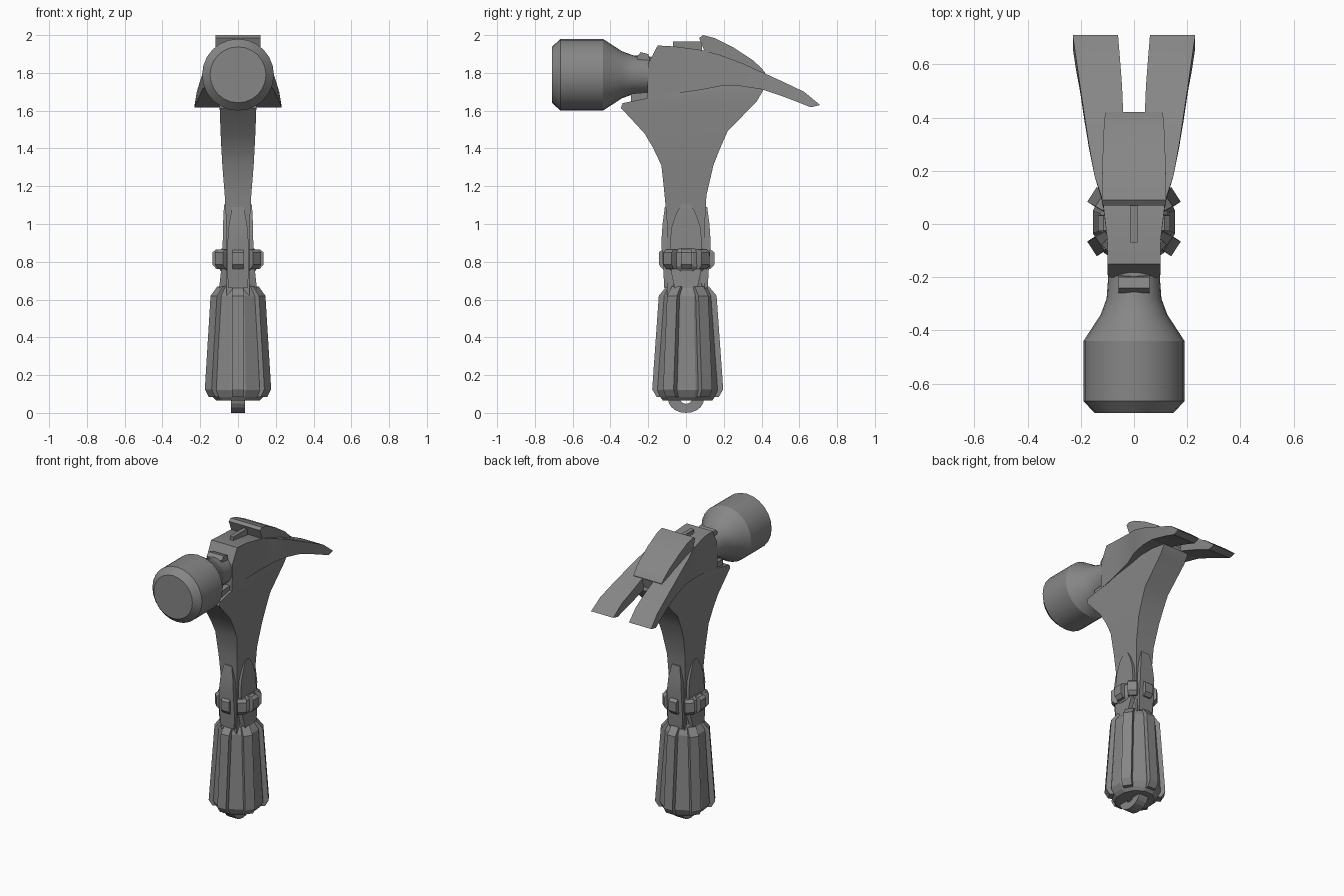
import bpy, bmesh
from math import sin, cos, pi, radians

# Dark steel grey for every part
STEEL = bpy.data.materials.new("dark_grey")
STEEL.diffuse_color = (.24, .24, .24, 1)


def make(name, verts, faces):
    me = bpy.data.meshes.new(name)
    me.from_pydata(verts, [], faces)
    me.materials.append(STEEL)
    bm = bmesh.new()
    bm.from_mesh(me)
    bmesh.ops.recalc_face_normals(bm, faces=bm.faces)
    bm.to_mesh(me)
    bm.free()
    ob = bpy.data.objects.new(name, me)
    bpy.context.collection.objects.link(ob)
    return ob


def smooth(ob, deg):
    bpy.ops.object.select_all(action='DESELECT')
    bpy.context.view_layer.objects.active = ob
    ob.select_set(True)
    bpy.ops.object.shade_smooth_by_angle(angle=radians(deg))


def loft(name, rings):
    """Skin a list of equal-sized point rings and cap both ends."""
    n = len(rings[0])
    verts = [p for r in rings for p in r]
    faces = [tuple(range(n)), tuple(range(len(verts) - n, len(verts)))]
    for i in range(len(rings) - 1):
        for j in range(n):
            k = (j + 1) % n
            faces.append((i * n + j, i * n + k, (i + 1) * n + k, (i + 1) * n + j))
    return make(name, verts, faces)


def slab(name, rows):
    """Rows of (y1, z1, y2, z2, half width), symmetric in x."""
    return loft(name, [[(-h, a, b), (h, a, b), (h, c, d), (-h, c, d)]
                       for a, b, c, d, h in rows])


def column(name, rows, sides, cy=0.0):
    """Rows of (z, x radius, y radius)."""
    return loft(name, [[(rx * cos(2 * pi * (i + .5) / sides),
                         cy + ry * sin(2 * pi * (i + .5) / sides), z)
                        for i in range(sides)] for z, rx, ry in rows])


def rib(name, angle, rows, cy=0.0):
    """Radial bar: rows of (z, inner radius, outer radius, half width)."""
    c, s = cos(angle), sin(angle)
    return loft(name, [[(r * c - w * s, cy + r * s + w * c, z)
                        for r, w in ((ri, -h), (ro, -h), (ro, h), (ri, h))]
                       for z, ri, ro, h in rows])


# Striking face and neck, turned about the y axis
N = 24
smooth(loft("striking_face", [
    [(r * cos(2 * pi * i / N), y, 1.79 + r * sin(2 * pi * i / N)) for i in range(N)]
    for y, r in ((-.71, .148), (-.665, .19), (-.44, .19), (-.34, .125),
                 (-.28, .103), (-.20, .097), (-.145, .09), (-.10, .09))]), 25)

# Head body running into the claw root
smooth(slab("head_body", [
    (-.20, 1.85, -.205, 1.66, .098), (-.15, 1.945, -.16, 1.665, .10),
    (-.06, 1.94, -.06, 1.69, .10), (.09, 1.92, .08, 1.71, .118),
    (.18, 1.895, .18, 1.73, .148), (.30, 1.85, .29, 1.73, .17),
    (.42, 1.795, .40, 1.713, .188)]), 25)

# Two claws
for side, s in (("left", -1), ("right", 1)):
    smooth(loft("claw_" + side, [
        [(s * xi, a, b), (s * xo, a, b), (s * xo, c, d), (s * xi, c, d)]
        for a, b, c, d, xi, xo in (
            (.40, 1.805, .38, 1.72, .04, .185), (.52, 1.75, .50, 1.68, .045, .203),
            (.625, 1.70, .58, 1.65, .053, .218), (.71, 1.63, .66, 1.618, .06, .23))]), 25)

# Raised plate on top, nail groove bar and neck stop
smooth(slab("top_plate", [
    (.07, 1.985, .10, 1.91, .12), (.09, 2.0, .12, 1.90, .12),
    (.15, 1.985, .16, 1.89, .12), (.25, 1.935, .25, 1.85, .118),
    (.35, 1.87, .35, 1.80, .114), (.40, 1.825, .39, 1.77, .11),
    (.42, 1.80, .41, 1.76, .108)]), 25)
slab("nail_bar", [(-.07, 1.965, -.07, 1.92, .014), (.085, 1.965, .085, 1.90, .014)])
slab("neck_stop", [(-.26, 1.885, -.255, 1.86, .058), (-.24, 1.91, -.22, 1.86, .058),
                   (-.20, 1.90, -.19, 1.86, .058)])
slab("under_neck_block", [(-.29, 1.69, -.29, 1.63, .08), (-.17, 1.70, -.17, 1.65, .08)])

# Flaring shaft, tucked up into the head: front y, z, back y, z, half width
smooth(slab("shaft", [
    (-.10, .60, .10, .60, .06), (-.10, 1.0, .10, 1.0, .062),
    (-.113, 1.15, .108, 1.15, .07), (-.13, 1.31, .145, 1.31, .083),
    (-.175, 1.405, .18, 1.40, .088), (-.22, 1.48, .22, 1.49, .092),
    (-.345, 1.615, .375, 1.65, .097), (-.335, 1.64, .41, 1.71, .098),
    (-.20, 1.667, .405, 1.735, .096), (-.02, 1.72, .38, 1.77, .094)]), 30)

# Grip core
column("grip_core", [
    (.065, .12, .135), (.085, .14, .15), (.12, .16, .165), (.62, .132, .128),
    (.68, .09, .10), (.76, .085, .10), (.86, .078, .108), (.92, .068, .105)], 12, .008)

# Six raised grip ribs
for i, deg in enumerate((33, 90, 147, 213, 270, 327)):
    rib("grip_rib_%d" % (i + 1), radians(deg), [
        (.085, .10, .165, .031), (.125, .13, .188, .033),
        (.62, .10, .153, .031), (.67, .07, .112, .028)], .009)

# Collar with lugs
column("collar", [(.75, .095, .11), (.775, .11, .127), (.85, .11, .127),
                  (.87, .09, .115)], 12, .004)
for i in range(8):
    a = i * pi / 4
    ro = .135 + .012 * abs(sin(a))
    rib("collar_lug_%d" % (i + 1), a, [
        (.762, .08, ro - .02, .028), (.785, .08, ro, .03),
        (.85, .08, ro, .03), (.866, .08, ro - .02, .028)], .003)

# Tongues climbing the shaft on all four sides
for name, a in (("right", 0), ("left", pi)):
    smooth(rib("tongue_" + name, a, [
        (.66, .04, .10, .06), (.75, .04, .09, .08), (.90, .04, .081, .085),
        (.99, .04, .079, .075), (1.06, .04, .077, .05), (1.107, .04, .072, .022)]), 25)
for name, a in (("back", pi / 2), ("front", -pi / 2)):
    smooth(rib("tongue_" + name, a, [
        (.66, .06, .115, .05), (.75, .06, .12, .058), (.90, .06, .131, .056),
        (1.0, .06, .124, .048), (1.09, .06, .112, .03)]), 25)

# Hanging loop at the butt
M = 10
rings = []
for i in range(M + 1):
    t = pi + pi * i / M
    rings.append([(x, ry * cos(t), .072 + rz * sin(t))
                  for ry, rz, x in ((.095, .072, -.036), (.095, .072, .036),
                                    (.03, .024, .036), (.03, .024, -.036))])
loft("hanging_loop", rings)
